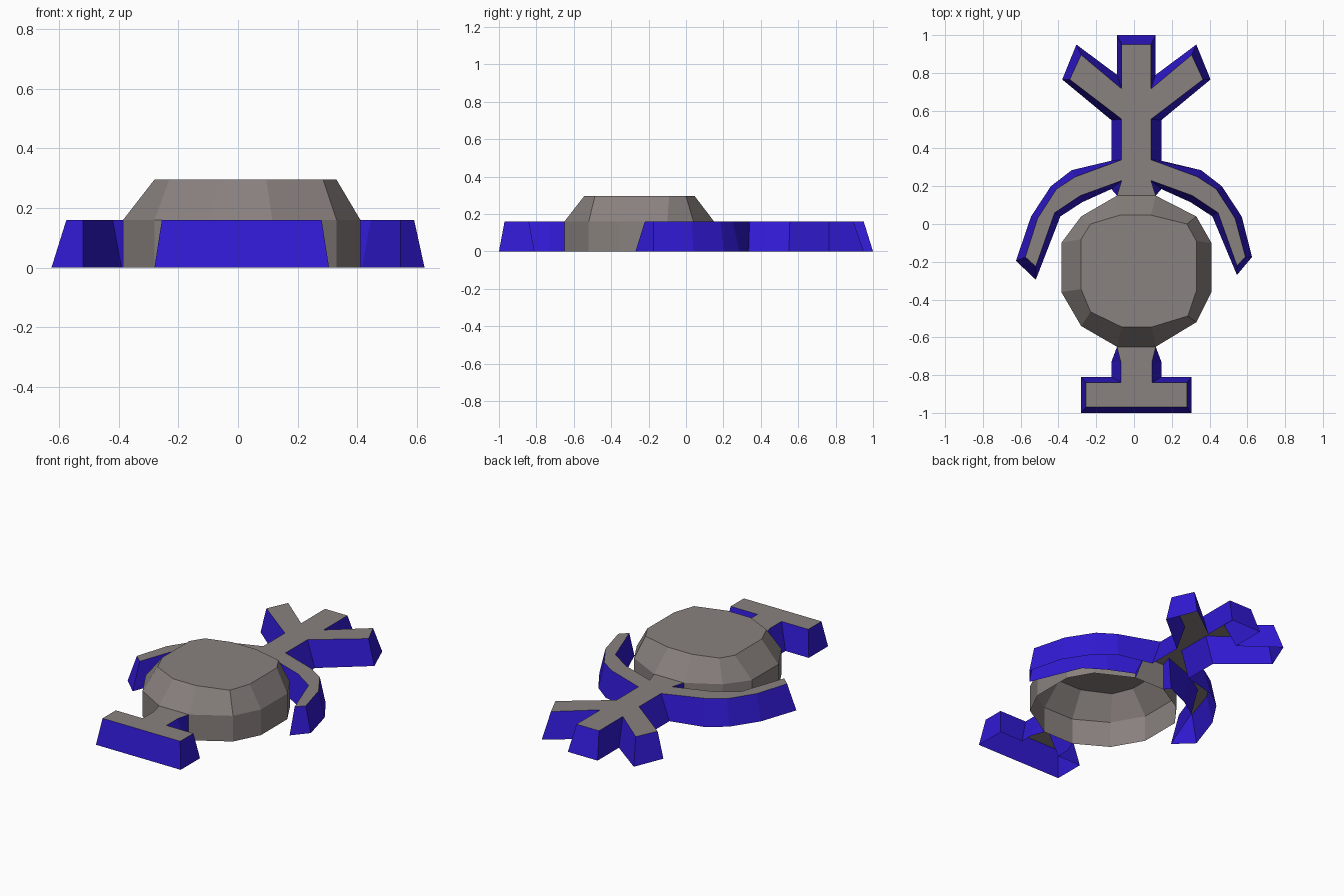
import bpy, bmesh

AXIS = 0.0125   # mirror line of the left/right outlines
RIM = 0.16      # height of the limb tops and body shoulder
TOP = 0.295     # height of the body cap


def material(name, rgb):
    m = bpy.data.materials.new(name)
    m.diffuse_color = (*rgb, 1)
    return m


GREY = material("warm_grey", (0.25, 0.22, 0.21))
BLUE = material("blue", (0.03, 0.01, 0.65))


def mirrored(rows):
    return [(2 * AXIS - bx, by, 2 * AXIS - tx, ty) for bx, by, tx, ty in rows]


def shell(name, rings, wall_mat, closed=True):
    """Open-bottomed shell from stacked counter-clockwise rings plus a flat cap."""
    bm = bmesh.new()
    loops = [[bm.verts.new(p) for p in ring] for ring in rings]
    n = len(loops[0])
    for low, high in zip(loops, loops[1:]):
        for i in range(n if closed else n - 1):
            j = (i + 1) % n
            bm.faces.new((low[i], low[j], high[j], high[i])).material_index = 1
    bm.faces.new(loops[-1])
    me = bpy.data.meshes.new(name)
    bm.to_mesh(me)
    bm.free()
    me.materials.append(GREY)
    me.materials.append(wall_mat)
    ob = bpy.data.objects.new(name, me)
    bpy.context.collection.objects.link(ob)
    return ob


def limb(name, rows):
    """Limb with flared blue sides; left open where it meets the body."""
    shell(name, [[(r[0], r[1], 0) for r in rows],
                 [(r[2], r[3], RIM) for r in rows]], BLUE, closed=False)


# round body: rows are wall x, y, cap x, y
body = [
    (-0.09, -0.65, -0.065, -0.545), (0.115, -0.65, 0.095, -0.545),
    (0.33, -0.52, 0.285, -0.487), (0.41, -0.36, 0.33, -0.355),
    (0.41, -0.10, 0.33, -0.09), (0.33, 0.04, 0.28, 0.0),
    (0.115, 0.15, 0.09, 0.047), (-0.09, 0.15, -0.075, 0.047),
    (-0.28, 0.04, -0.23, 0.0), (-0.385, -0.10, -0.28, -0.08),
    (-0.385, -0.36, -0.28, -0.345), (-0.28, -0.54, -0.23, -0.465)]
shell("round_body", [[(r[0], r[1], 0) for r in body],
                     [(r[0], r[1], RIM) for r in body],
                     [(r[2], r[3], TOP) for r in body]], GREY)

# T-shaped tail: left half, base x, y then top x, y
tail = [
    (-0.09, -0.65, -0.09, -0.65), (-0.12, -0.73, -0.07, -0.73),
    (-0.12, -0.81, -0.07, -0.84), (-0.28, -0.81, -0.255, -0.84),
    (-0.28, -1.0, -0.255, -0.97)]
limb("tail", tail + mirrored(tail)[::-1])

# curved arms, neck and three-pronged crest: left half
crest = [
    (-0.09, 0.15, -0.09, 0.15), (-0.12, 0.185, -0.065, 0.23),
    (-0.275, 0.115, -0.285, 0.15), (-0.39, 0.04, -0.42, 0.06),
    (-0.52, -0.295, -0.52, -0.225), (-0.625, -0.195, -0.575, -0.175),
    (-0.545, 0.04, -0.51, 0.03), (-0.44, 0.20, -0.41, 0.185),
    (-0.33, 0.285, -0.31, 0.25), (-0.12, 0.335, -0.065, 0.34),
    (-0.12, 0.55, -0.065, 0.555), (-0.38, 0.765, -0.34, 0.765),
    (-0.305, 0.95, -0.28, 0.895), (-0.09, 0.79, -0.065, 0.715),
    (-0.09, 1.0, -0.065, 0.95)]
right = mirrored(crest)
right[4] = (0.545, -0.27, 0.545, -0.22)
right[5] = (0.625, -0.175, 0.59, -0.175)
limb("arms_and_crest", right + crest[::-1])
